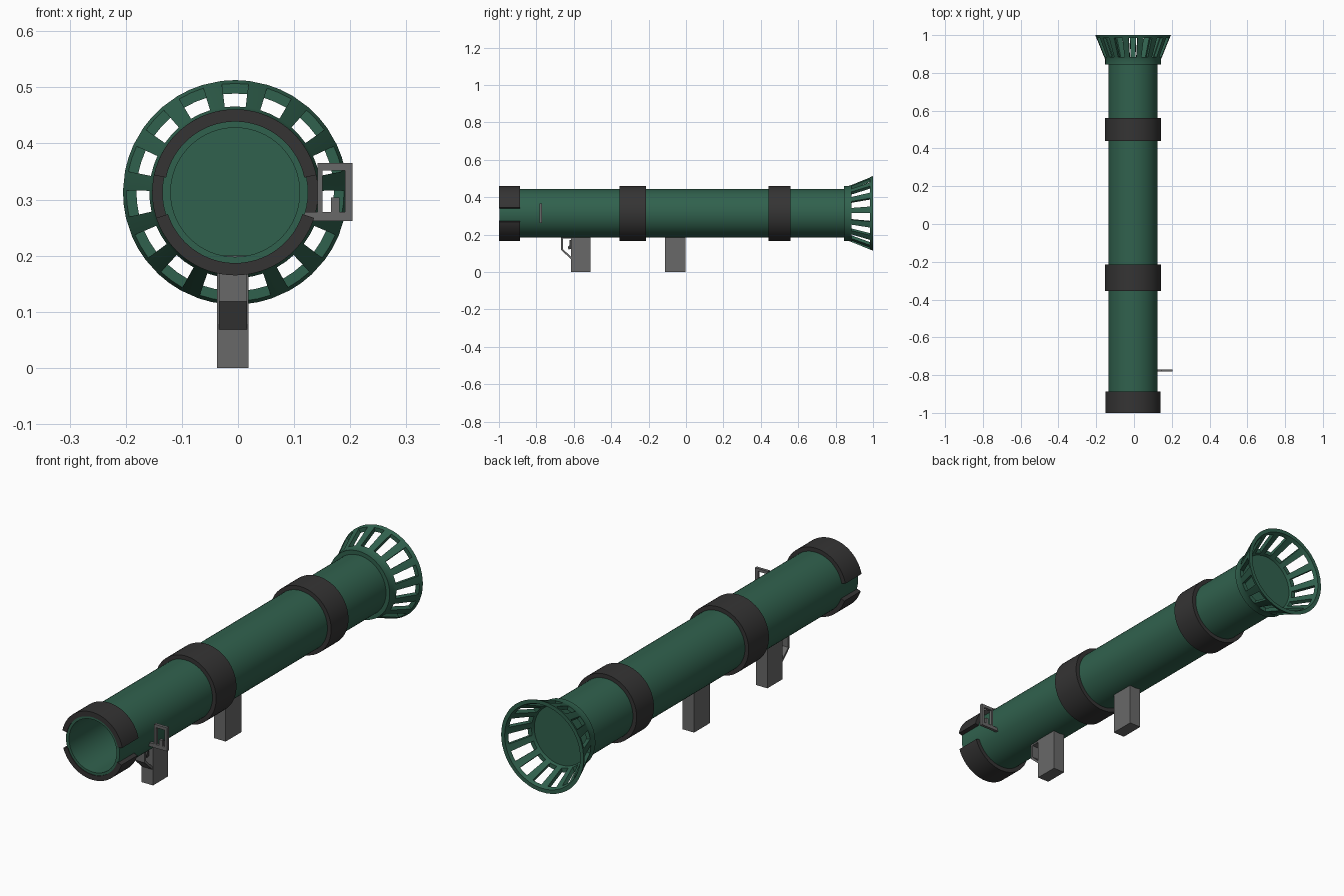
import bpy, bmesh, math

if "Cube" in bpy.data.objects:
    bpy.data.objects.remove(bpy.data.objects["Cube"])

CX, CZ = -0.005, 0.313          # axis of the tube


def material(name, col):
    m = bpy.data.materials.new(name)
    m.diffuse_color = (*col, 1)
    m.use_nodes = True
    m.node_tree.nodes["Principled BSDF"].inputs["Base Color"].default_value = m.diffuse_color
    return m


GREEN = material("green_paint", (0.03, 0.12, 0.075))
BLACK = material("dark_rubber", (0.035, 0.034, 0.034))
GREY = material("grey_metal", (0.14, 0.14, 0.14))
DARK = material("dark_metal", (0.05, 0.05, 0.05))


def finish(bm, name, mat, smooth=True):
    bmesh.ops.recalc_face_normals(bm, faces=bm.faces)
    me = bpy.data.meshes.new(name)
    bm.to_mesh(me)
    bm.free()
    ob = bpy.data.objects.new(name, me)
    bpy.context.collection.objects.link(ob)
    me.materials.append(mat)
    if smooth:
        bpy.ops.object.select_all(action='DESELECT')
        bpy.context.view_layer.objects.active = ob
        ob.select_set(True)
        bpy.ops.object.shade_smooth_by_angle(angle=math.radians(35))
    return ob


def at(r, y, a):
    """Point on the axis frame; angle 0 is the top."""
    return (CX + r * math.sin(a), y, CZ + r * math.cos(a))


def lathe(name, profile, mat, a0=0, a1=360, n=64):
    """Sweep a closed (radius, y) profile around the axis."""
    bm = bmesh.new()
    full = a1 - a0 == 360
    cols = []
    for i in range(n if full else n + 1):
        a = math.radians(a0 + (a1 - a0) * i / n)
        cols.append([bm.verts.new(at(r, y, a)) for r, y in profile])
    k = len(profile)
    for i in range(n):
        p, q = cols[i], cols[(i + 1) % len(cols)]
        for j in range(k):
            bm.faces.new((p[j], p[(j + 1) % k], q[(j + 1) % k], q[j]))
    if not full:
        bm.faces.new(cols[0])
        bm.faces.new(cols[-1])
    bmesh.ops.remove_doubles(bm, verts=bm.verts, dist=1e-5)
    return finish(bm, name, mat)


def ring(y0, y1, r0=0.126, r1=0.148):
    return [(r0, y0), (r1, y0), (r1, y1), (r0, y1)]


def prism(name, pts, x0, x1, mat):
    """Extrude a (y, z) outline along x."""
    bm = bmesh.new()
    f = bm.faces.new([bm.verts.new((x0, y, z)) for y, z in pts])
    g = bmesh.ops.extrude_face_region(bm, geom=[f])
    bmesh.ops.translate(bm, vec=(x1 - x0, 0, 0),
                        verts=[v for v in g['geom'] if isinstance(v, bmesh.types.BMVert)])
    return finish(bm, name, mat, False)


def box(name, x0, x1, y0, y1, z0, z1, mat):
    return prism(name, [(y0, z0), (y1, z0), (y1, z1), (y0, z1)], x0, x1, mat)


# Tube, open at the front, closed inside the bell
lathe("tube", [(0.13, -0.997), (0.13, 0.872), (0, 0.872), (0, 0.855),
               (0.115, 0.855), (0.115, -0.997)], GREEN)

# Bands around the tube, and the split band at the muzzle
lathe("middle_band", ring(-0.355, -0.215), BLACK)
lathe("rear_band", ring(0.44, 0.56), BLACK)
lathe("muzzle_band_top", ring(-1, -0.888), BLACK, -78, 78, 32)
lathe("muzzle_band_bottom", ring(-1, -0.888), BLACK, 108, 252, 32)


# Slotted bell at the rear
def bell(slots=15, half=7.0):
    rows = [(0.148, 0.126, 0.845), (0.148, 0.129, 0.872), (0.153, 0.134, 0.884),
            (0.194, 0.176, 0.985), (0.2, 0.183, 1.0)]
    pitch = 360 / slots
    angs = [math.radians(i * pitch + d) for i in range(slots) for d in (-half, 0, half)]
    n, m = len(angs), len(rows)
    bm = bmesh.new()
    out = [[bm.verts.new(at(r, y, a)) for r, _, y in rows] for a in angs]
    inn = [[bm.verts.new(at(r, y, a)) for _, r, y in rows] for a in angs]

    def solid(i, j):
        return 0 <= j < m - 1 and not (j == 2 and i % 3 < 2)

    for i in range(n):
        k = (i + 1) % n
        for j in range(m - 1):
            if not solid(i, j):
                continue
            for g in (out, inn):
                bm.faces.new((g[i][j], g[k][j], g[k][j + 1], g[i][j + 1]))
            # walls along open edges
            for (di, dj, p, q) in ((-1, 0, (i, j), (i, j + 1)), (1, 0, (k, j), (k, j + 1)),
                                   (0, -1, (i, j), (k, j)), (0, 1, (i, j + 1), (k, j + 1))):
                if not solid((i + di) % n, j + dj):
                    bm.faces.new((out[p[0]][p[1]], out[q[0]][q[1]],
                                  inn[q[0]][q[1]], inn[p[0]][p[1]]))
    return finish(bm, "slotted_bell", GREEN)


bell()

# Two grips below
box("trigger_grip", -0.037, 0.019, -0.615, -0.51, 0, 0.2, GREY)
box("support_grip", -0.037, 0.019, -0.112, -0.003, 0, 0.2, GREY)

# Trigger guard and trigger
prism("trigger_guard", [(-0.612, 0.188), (-0.668, 0.188), (-0.668, 0.118), (-0.612, 0.066),
                        (-0.612, 0.079), (-0.658, 0.122), (-0.658, 0.178), (-0.612, 0.178)],
      -0.034, 0.016, GREY)
prism("trigger", [(-0.612, 0.17), (-0.612, 0.125), (-0.628, 0.12), (-0.632, 0.132),
                  (-0.622, 0.145), (-0.624, 0.17)], -0.017, -0.001, DARK)

# Side sight frame
Y0, Y1 = -0.782, -0.769
for nm, x0, x1, z0, z1 in (("sight_arm", 0.112, 0.204, 0.262, 0.278),
                           ("sight_inner_bar", 0.142, 0.151, 0.278, 0.352),
                           ("sight_outer_bar", 0.191, 0.204, 0.278, 0.352),
                           ("sight_top_bar", 0.142, 0.204, 0.352, 0.365),
                           ("sight_post", 0.166, 0.181, 0.278, 0.304)):
    box(nm, x0, x1, Y0, Y1, z0, z1, GREY)
